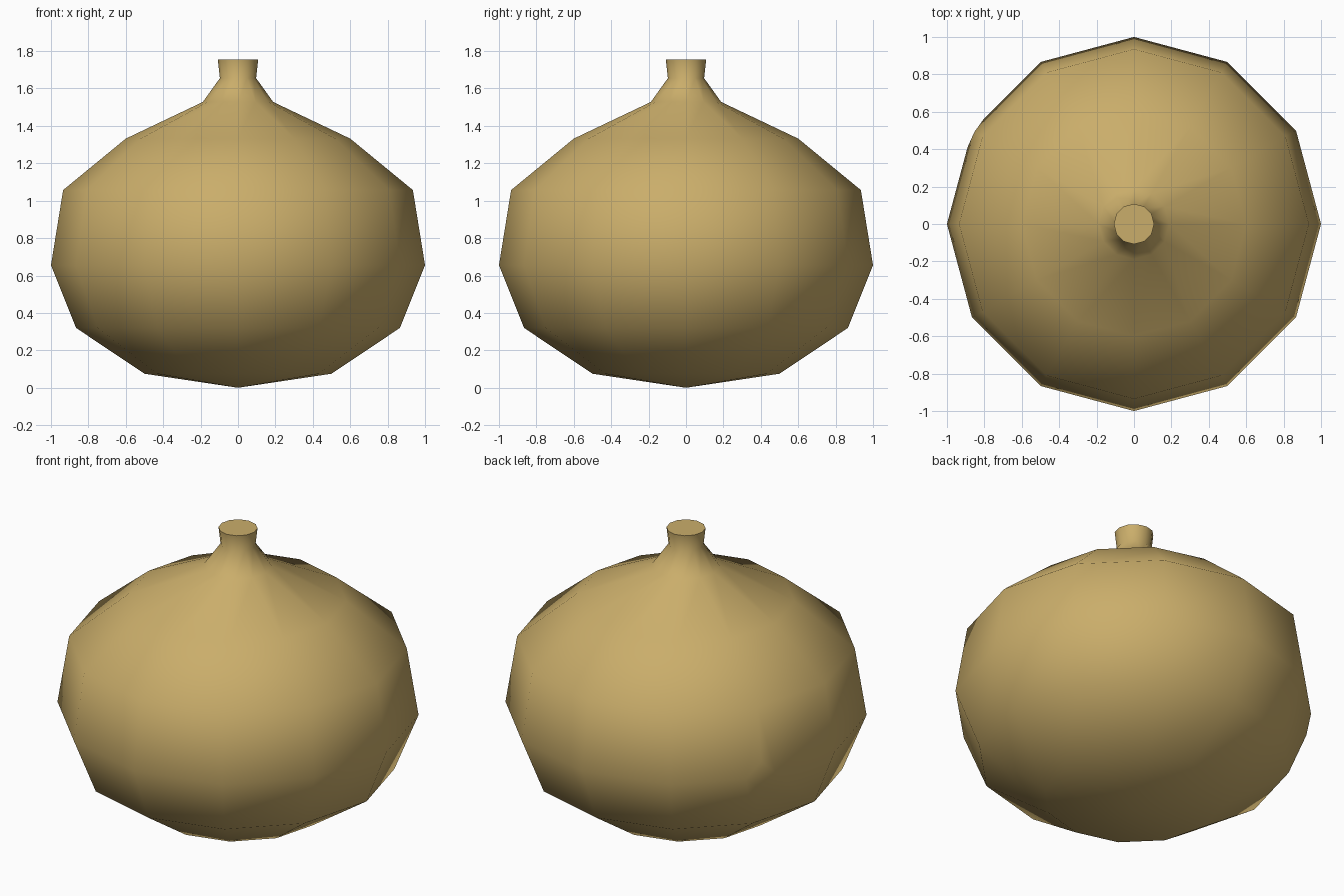
import bpy, bmesh, math
from mathutils import Vector

if "Cube" in bpy.data.objects:
    bpy.data.objects.remove(bpy.data.objects["Cube"])

SIDES = 12
# profile of the turned body: (radius, height)
PROFILE = [(0.5, 0.075), (0.866, 0.32), (1.0, 0.655), (0.935, 1.057),
           (0.6, 1.332), (0.188, 1.528), (0.097, 1.655), (0.108, 1.755)]

bm = bmesh.new()
rings = []
for r, z in PROFILE:
    rings.append([bm.verts.new((r * math.cos(2 * math.pi * i / SIDES),
                                r * math.sin(2 * math.pi * i / SIDES), z))
                  for i in range(SIDES)])
# side walls
for a, b in zip(rings, rings[1:]):
    for i in range(SIDES):
        j = (i + 1) % SIDES
        bm.faces.new((a[i], a[j], b[j], b[i]))
# shallow pointed base and flat neck top
tip = bm.verts.new((0, 0, 0))
for i in range(SIDES):
    bm.faces.new((tip, rings[0][(i + 1) % SIDES], rings[0][i]))
bm.faces.new(rings[-1])

# small clipped corner at the back left of the widest ring
bmesh.ops.bevel(bm, geom=[rings[2][5]], offset=0.093, segments=1, affect='VERTICES')
bm.normal_update()

mesh = bpy.data.meshes.new("gourd_body")
bm.to_mesh(mesh)
bm.free()
body = bpy.data.objects.new("gourd_body", mesh)
bpy.context.collection.objects.link(body)

tan = bpy.data.materials.new("warm tan")
tan.diffuse_color = (0.59, 0.42, 0.145, 1)
tan.use_nodes = True
tan.node_tree.nodes["Principled BSDF"].inputs["Base Color"].default_value = tan.diffuse_color
mesh.materials.append(tan)

# smooth all over, sharp around the neck top
bpy.context.view_layer.objects.active = body
body.select_set(True)
bpy.ops.object.shade_smooth_by_angle(angle=math.radians(60))
